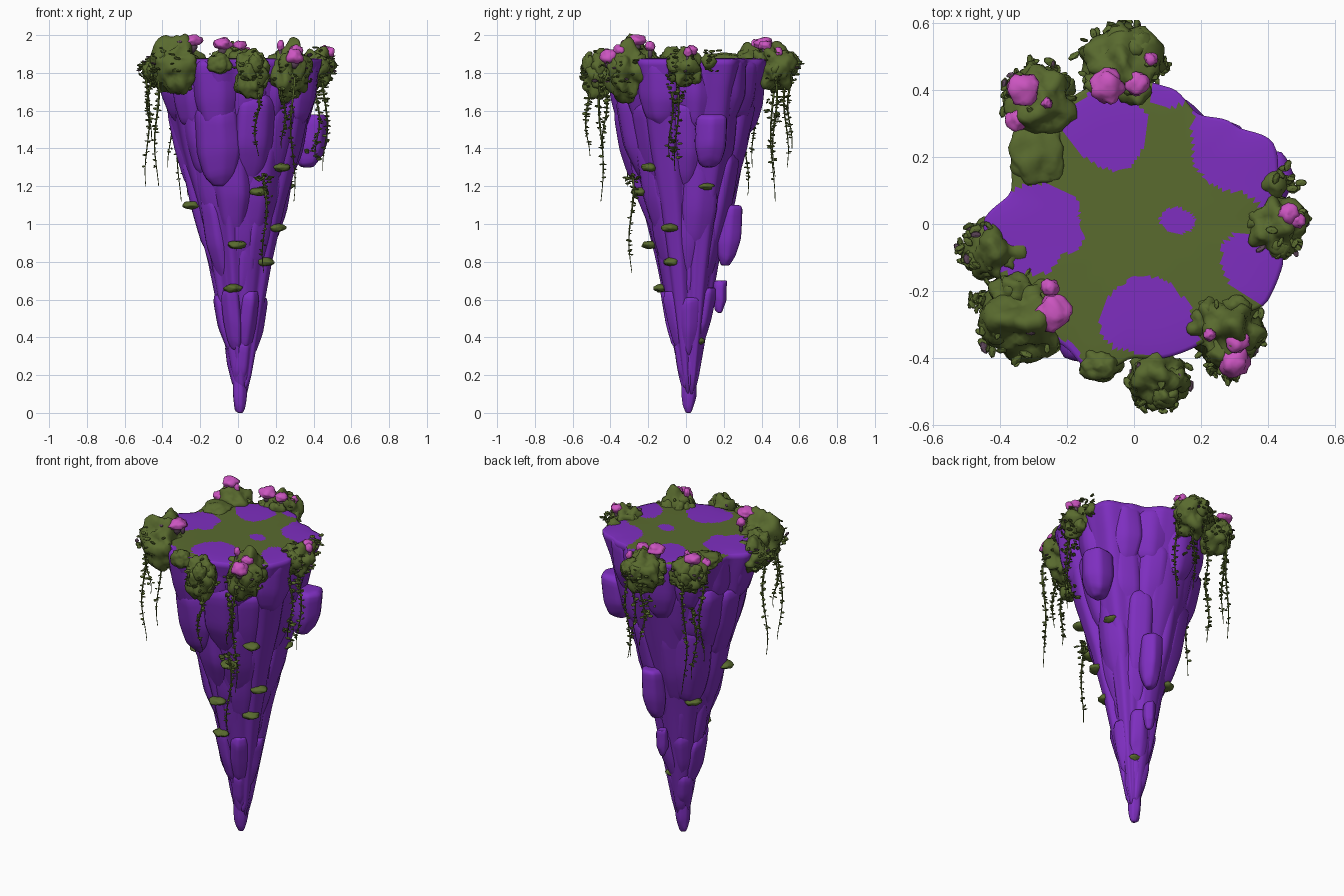
import bpy, bmesh, math, random
from mathutils import Vector, Matrix, noise

random.seed(11)
rnd = random.uniform
cube = bpy.data.objects.get("Cube")
if cube:
    bpy.data.objects.remove(cube, do_unlink=True)


def material(name, rgb):
    m = bpy.data.materials.new(name)
    m.use_nodes = True
    m.diffuse_color = (*rgb, 1)
    m.node_tree.nodes["Principled BSDF"].inputs["Base Color"].default_value = (*rgb, 1)
    return m


PURPLE = material("purple rock", (0.21, 0.028, 0.53))
GREEN = material("moss green", (0.1, 0.145, 0.028))
PINK = material("pink bloom", (0.6, 0.09, 0.53))
PLUM = material("dull plum", (0.11, 0.06, 0.1))


def finish(name, bm, mats, smooth=True):
    bmesh.ops.recalc_face_normals(bm, faces=bm.faces)
    for f in bm.faces:
        f.smooth = smooth
    me = bpy.data.meshes.new(name)
    bm.to_mesh(me)
    bm.free()
    ob = bpy.data.objects.new(name, me)
    bpy.context.collection.objects.link(ob)
    for m in mats:
        me.materials.append(m)
    return ob


def loft(bm, rings):
    """Skin a list of vertex rings and return the created faces."""
    faces = []
    for a, b in zip(rings, rings[1:]):
        n = len(a)
        faces += [bm.faces.new((a[i], a[(i + 1) % n], b[(i + 1) % n], b[i])) for i in range(n)]
    return faces


def blob(bm, pos, size, lump=0.25, freq=1.6, detail=4):
    """Lumpy ellipsoid."""
    verts = bmesh.ops.create_icosphere(bm, subdivisions=detail, radius=1)["verts"]
    shift = Vector((rnd(0, 50), rnd(0, 50), rnd(0, 50)))
    for v in verts:
        d = v.co.normalized()
        k = 1 + lump * noise.noise(d * freq + shift) + lump * 0.4 * noise.noise(d * freq * 2.5 + shift)
        v.co = Vector(pos) + Vector((d.x * size[0], d.y * size[1], d.z * size[2])) * k


def leaf(bm, pos, size, mat=0):
    """Small squashed leaf at a random angle."""
    rot = Matrix.Rotation(rnd(0, 6.3), 4, "Z") @ Matrix.Rotation(rnd(-1, 1), 4, "X")
    mtx = Matrix.Translation(pos) @ rot @ Matrix.Diagonal((size, size * 0.6, size * 0.3, 1))
    verts = bmesh.ops.create_icosphere(bm, subdivisions=1, radius=1, matrix=mtx)["verts"]
    for f in {f for v in verts for f in v.link_faces}:
        f.material_index = mat


# Plateau outline: radius every fifteen degrees
RIM = [.38, .45, .48, .42, .38, .42, .43, .43, .42, .42, .41, .38,
       .45, .42, .44, .40, .42, .46, .40, .41, .41, .40, .46, .46]


def rim(a):
    t = a / math.tau * 24 % 24
    i = int(t)
    k = t - i
    k = k * k * (3 - 2 * k)
    return RIM[i] * (1 - k) + RIM[(i + 1) % 24] * k


# Rock core with the mossy plateau on top
PATCHES = [(-.09, .28, .125, .11, -.4), (.34, .2, .21, .12, -.55), (-.33, -.02, .18, .14, .2),
           (.05, -.28, .145, .12, -.2), (.38, -.13, .125, .1, -.5), (.13, .01, .055, .042, 0),
           (-.22, -.4, .07, .07, 0), (.12, .4, .07, .05, 0)]


def bare(c):
    for x, y, rx, ry, ang in PATCHES:
        d = Matrix.Rotation(-ang, 2) @ Vector((c.x - x, c.y - y))
        if (d.x / rx) ** 2 + (d.y / ry) ** 2 < 1 + 0.5 * noise.noise(c * 11):
            return True
    return False


SEG = 144
bm = bmesh.new()


def ring(k, z):
    lean = 0.02 * (1 - z / 1.88)
    return [bm.verts.new((rim(a) * k * math.cos(a) + lean, rim(a) * k * math.sin(a) + lean, z))
            for a in (i * math.tau / SEG for i in range(SEG))]


top = [ring(j / 36, 1.88 - 0.008 * (j / 36) ** 8) for j in range(1, 37)]
for f in loft(bm, top):
    f.material_index = 0 if bare(f.calc_center_median()) else 1
bm.faces.new(top[0]).material_index = 1
sides = [ring(k, z) for k, z in ((.99, 1.84), (.9, 1.72), (.74, 1.4), (.54, 1.1), (.38, .8),
                                 (.25, .5), (.12, .2), (.04, .06))]
loft(bm, [top[-1]] + sides)
bm.faces.new(sides[-1])
finish("rock_core", bm, [PURPLE, GREEN])

# Boulders stacked in rings down the cone
bm = bmesh.new()
crease = bm.edges.layers.float.new("crease_edge")


def chunk(ang, radius, ztop, zbot, width, depth, slope=0.2):
    """Tapered boulder leaning inward along the cone."""
    out = Vector((math.cos(ang), math.sin(ang), 0))
    side = Vector((-out.y, out.x, 0))
    base = Vector((.015, .015, 0)) * (1 - ztop / 2)
    phase = rnd(0, 1)
    spoke = [rnd(.92, 1.15) for _ in range(6)]
    rings = []
    for t, k in ((0, .72), (.1, 1.0), (.55, 1.03), (.85, .75), (1, .36)):
        h = (ztop - zbot) * t
        r = []
        for i in range(6):
            a = (i + phase) * math.tau / 6
            q = k * spoke[i] * rnd(.93, 1.07)
            p = base + out * (radius - slope * h + math.cos(a) * depth * q) + side * math.sin(a) * width * q
            p.z = ztop - h + (rnd(-.025, .025) if 0 < t < 1 else 0)
            r.append(bm.verts.new(p))
        rings.append(r)
    faces = loft(bm, rings) + [bm.faces.new(rings[0]), bm.faces.new(rings[-1])]
    for e in {e for f in faces for e in f.edges}:
        e[crease] = 0.42


# top, bottom, ring radius, count, half width, half depth
TIERS = [(1.66, 1.2, .30, 10, .12, .09), (1.42, .88, .235, 9, .105, .085),
         (1.17, .72, .175, 8, .085, .07), (.9, .48, .115, 7, .07, .06),
         (.64, .32, .11, 6, .06, .045), (.37, .11, .04, 4, .05, .045)]
for i in range(12):
    a = (i + .3) * math.tau / 12
    chunk(a, rim(a) - .085, 1.875 - rnd(0, .008), rnd(1.42, 1.55), .12, .095, .13)
for n, (zt, zb, rad, count, w, d) in enumerate(TIERS):
    for i in range(count):
        a = (i + n * .5 + rnd(-.15, .15)) * math.tau / count
        lift = rnd(-.05, .05) * min(1, zt)
        chunk(a, rad + rnd(-.01, .015), zt + lift, zb + lift, w * rnd(.9, 1.15), d)
chunk(.31, .41, 1.58, 1.3, .09, .1, .1)       # jutting boulder
chunk(-1.95, .32, 1.63, 1.2, .12, .09, .15)   # front boulder
chunk(1.3, .24, 1.1, .78, .07, .07, .1)
chunk(1.4, .17, .7, .53, .035, .035, 0)
chunk(.8, .0, .22, .0, .04, .04, 0)           # tip
boulders = finish("boulders", bm, [PURPLE])
sub = boulders.modifiers.new("soften", "SUBSURF")
sub.levels = sub.render_levels = 2

# Moss pads on the ledges
bm = bmesh.new()
for z, a, r in ((.66, -1.8, .13), (.89, -1.6, .19), (1.17, -1.15, .27), (1.3, -.7, .3), (.8, -.5, .16),
                (1.1, 3.3, .25), (.9, 2.4, .18), (.98, -.4, .22), (.38, .9, .07), (1.2, .4, .27)):
    blob(bm, (r * math.cos(a), r * math.sin(a), z), (.05, .045, .022), detail=3)
finish("ledge_moss", bm, [GREEN])

# Moss clumps draped over the rim: x, y, radius, centre height, half height
CLUMPS = [(-.28, .37, .1, 1.84, .11), (-.04, .47, .115, 1.83, .12), (.42, -.01, .085, 1.83, .1),
          (.27, -.31, .105, 1.81, .14), (.07, -.46, .085, 1.79, .12), (-.33, -.28, .12, 1.83, .14),
          (-.42, -.07, .085, 1.82, .09)]
bm, leaves = bmesh.new(), bmesh.new()
for x, y, r, z, h in CLUMPS:
    out = Vector((x, y, 0)).normalized()
    blob(bm, (x, y, z), (r, r, h), lump=.4)
    for _ in range(5):
        a = rnd(0, math.tau)
        p = Vector((x + math.cos(a) * r * .7, y + math.sin(a) * r * .7, z + rnd(-.05, .06)))
        blob(bm, p, (r * .42, r * .42, h * .45), lump=.4, detail=3)
    for i in range(34):
        d = (Vector((rnd(-1, 1), rnd(-1, 1), rnd(-.6, .7))) + out * .6).normalized()
        p = Vector((x + d.x * r * rnd(.95, 1.25), y + d.y * r * rnd(.95, 1.25), z + d.z * h * 1.05))
        leaf(leaves, p, rnd(.012, .024), 1 if i % 9 == 0 else 0)
blob(bm, (-.29, .21, 1.865), (.085, .1, .04))
blob(bm, (-.1, -.42, 1.85), (.06, .05, .06))
blob(bm, (.42, .12, 1.86), (.04, .04, .04), detail=3)
finish("moss_clumps", bm, [GREEN])

# Hanging vines: x, y, top, bottom
VINES = [(-.48, -.1, 1.85, 1.2), (-.43, -.32, 1.82, 1.2), (-.47, -.22, 1.8, 1.45), (.1, -.52, 1.72, 1.36),
         (.29, -.45, 1.78, 1.12), (.24, -.43, 1.72, 1.4), (.14, -.29, 1.27, .74), (.46, -.05, 1.8, 1.28),
         (.42, -.08, 1.75, 1.35), (-.31, .46, 1.8, 1.12), (-.36, .36, 1.78, 1.3), (0, .53, 1.8, 1.3),
         (-.08, .55, 1.78, 1.4), (.08, .47, 1.78, 1.25), (-.28, .32, 1.6, 1.15)]
curve = bpy.data.curves.new("vines", "CURVE")
curve.dimensions = "3D"
curve.bevel_depth = .006
curve.bevel_resolution = 1
for x, y, zt, zb in VINES:
    sp = curve.splines.new("POLY")
    sp.points.add(17)
    sway = rnd(0, 6)
    for i, p in enumerate(sp.points):
        t = i / 17
        pos = Vector((x + .012 * math.sin(sway + t * 7), y + .012 * math.cos(sway + t * 6), zt + (zb - zt) * t))
        p.co = (*pos, 1)
        p.radius = 1.1 - .8 * t
        if t < .85:
            for _ in range(2):
                off = Vector((rnd(-.012, .012), rnd(-.012, .012), rnd(-.015, .015)))
                leaf(leaves, pos + off, rnd(.011, .02) * (1.15 - .5 * t))
curve.materials.append(GREEN)
bpy.context.collection.objects.link(bpy.data.objects.new("vines", curve))

# Leafy tufts where vines cling to the rock
for x, y, z in ((.14, -.29, 1.2), (.44, -.04, 1.7), (.4, -.06, 1.4), (-.05, .46, 1.6), (.46, .14, 1.86)):
    for _ in range(16):
        leaf(leaves, Vector((x + rnd(-.04, .04), y + rnd(-.04, .04), z + rnd(-.06, .06))), rnd(.012, .022))
finish("leaves", leaves, [GREEN, PLUM], smooth=False)

# Pink blooms: x, y, z, radius
BLOOMS = [(-.33, .4, 1.955, .048), (-.35, .31, 1.9, .032), (-.26, .36, 1.95, .016), (-.08, .41, 1.955, .05),
          (.01, .42, 1.945, .036), (.05, .49, 1.91, .02), (.46, .03, 1.92, .03), (.49, .01, 1.91, .022),
          (.3, -.41, 1.885, .046), (.31, -.35, 1.92, .034), (.225, -.33, 1.945, .018),
          (-.24, -.265, 1.972, .052), (-.25, -.19, 1.94, .026)]
bm, stems = bmesh.new(), bmesh.new()
for x, y, z, r in BLOOMS:
    blob(bm, (x, y, z), (r, r, .027 if r < .045 else .03 + .012 * (z < 1.9)), lump=.3, detail=3)
    blob(stems, (x, y, z - .035), (r * .5, r * .5, .03), detail=2)
finish("blooms", bm, [PINK])
finish("bloom_stems", stems, [PLUM])
